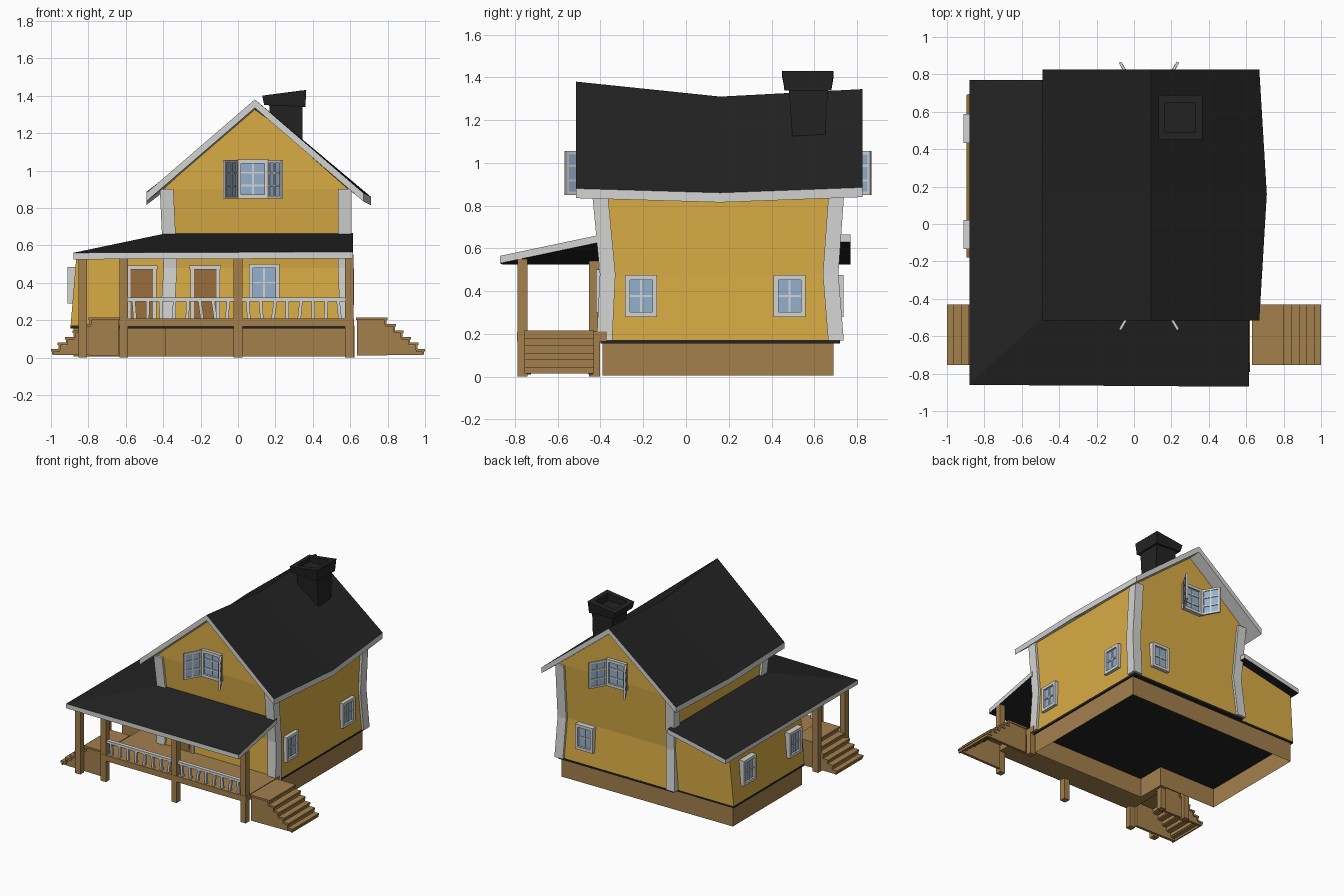
import bpy, bmesh, math, random
from mathutils import Matrix, Vector

if "Cube" in bpy.data.objects:
    bpy.data.objects.remove(bpy.data.objects["Cube"])

random.seed(3)


def material(name, rgb):
    m = bpy.data.materials.new(name)
    m.diffuse_color = [((c + 0.055) / 1.055) ** 2.4 for c in rgb] + [1]
    m.use_nodes = True
    m.node_tree.nodes["Principled BSDF"].inputs["Base Color"].default_value = m.diffuse_color
    return m


YELLOW = material("yellow paint", (0.85, 0.675, 0.27))
WOOD = material("brown wood", (0.64, 0.50, 0.30))
DOOR = material("door wood", (0.60, 0.43, 0.23))
WHITE = material("white trim", (0.83, 0.83, 0.82))
BLACK = material("black roofing", (0.135, 0.135, 0.135))
GLASS = material("blue glass", (0.58, 0.69, 0.81))


def finish(bm, name, *mats):
    bmesh.ops.recalc_face_normals(bm, faces=bm.faces)
    me = bpy.data.meshes.new(name)
    bm.to_mesh(me)
    bm.free()
    for m in mats:
        me.materials.append(m)
    ob = bpy.data.objects.new(name, me)
    bpy.context.collection.objects.link(ob)
    return ob


def add_box(bm, lo, hi, mat=0, M=Matrix()):
    lo, hi = Vector(lo), Vector(hi)
    T = M @ Matrix.Translation((lo + hi) / 2) @ Matrix.Diagonal((*(hi - lo), 1))
    for v in bmesh.ops.create_cube(bm, size=1, matrix=T)["verts"]:
        for f in v.link_faces:
            f.material_index = mat


def boxes(name, mat, *pairs):
    bm = bmesh.new()
    for lo, hi in pairs:
        add_box(bm, lo, hi)
    return finish(bm, name, mat)


def loft(name, mat, rings, caps=True):
    bm = bmesh.new()
    vs = [[bm.verts.new(p) for p in r] for r in rings]
    n = len(rings[0])
    for a, b in zip(vs, vs[1:]):
        for i in range(n):
            j = (i + 1) % n
            bm.faces.new((a[i], a[j], b[j], b[i]))
    if caps:
        bm.faces.new(vs[0])
        bm.faces.new(vs[-1])
    return finish(bm, name, mat)


def rect(x0, x1, y0, y1, z, tilt=0):
    return [(x, y, z + tilt * (x - x0)) for x, y in ((x0, y0), (x1, y0), (x1, y1), (x0, y1))]


def slab(name, pts, faces, thick, under):
    """Roof sheet: black on top, white edges, chosen underside."""
    bm = bmesh.new()
    top = [bm.verts.new(p) for p in pts]
    low = [bm.verts.new((x, y, z - thick)) for x, y, z in pts]
    tops = [bm.faces.new([top[i] for i in f]) for f in faces]
    bm.edges.index_update()
    rim = [[top.index(v) for v in e.verts] for e in bm.edges if e.is_boundary]
    for f in faces:
        bm.faces.new([low[i] for i in f]).material_index = 2
    for a, b in rim:
        bm.faces.new((top[a], top[b], low[b], low[a])).material_index = 1
    return finish(bm, name, BLACK, WHITE, under)


# main walls, pinched at mid height
LEVELS = [(-0.40, 0.60, -0.40, 0.72, 0.17), (-0.38, 0.59, -0.385, 0.695, 0.48),
          (-0.40, 0.59, -0.425, 0.725, 0.90)]
loft("main_walls", YELLOW, [rect(*l) for l in LEVELS], caps=False)
for name, y, d, apex in (("front_gable", -0.425, 0.02, 1.34), ("back_gable", 0.725, -0.02, 1.30)):
    tri = [(-0.40, 0.90), (0.59, 0.90), (0.09, apex)]
    loft(name, YELLOW, [[(x, yy, z) for x, z in tri] for yy in (y, y + d)])

# corner boards, L-shaped in plan
for ix, sx in ((0, -1), (1, 1)):
    for iy, sy in ((2, -1), (3, 1)):
        ell = [(0.018, 0.018), (-0.055, 0.018), (-0.055, -0.01), (-0.01, -0.01),
               (-0.01, -0.055), (0.018, -0.055)]
        loft("corner_board", WHITE, [[(l[ix] + sx * a, l[iy] + sy * b, l[4]) for a, b in ell]
                                     for l in LEVELS])

# side wing walls
loft("wing_walls", YELLOW, [rect(-0.895, -0.37, -0.18, 0.69, 0.17),
                            [(-0.865, -0.18, 0.53), (-0.37, -0.18, 0.635),
                             (-0.37, 0.70, 0.635), (-0.865, 0.70, 0.53)]], caps=False)

# plinth and dark floor
plan = [(-0.88, 0.68), (-0.88, -0.17), (-0.39, -0.17), (-0.39, -0.39), (0.59, -0.39), (0.59, 0.69)]
loft("plinth", WOOD, [[(x, y, z) for x, y in plan] for z in (0.005, 0.17)], caps=False)
boxes("floor", BLACK, ((-0.40, -0.40, 0.155), (0.60, 0.72, 0.172)),
      ((-0.895, -0.18, 0.155), (-0.40, 0.69, 0.172)))

# main roof with sagging ridge
pts = []
for y, ridge, xe, ze in ((-0.515, 1.38, 0.67, 0.88), (0.16, 1.31, 0.71, 0.86), (0.825, 1.345, 0.67, 0.885)):
    pts += [(-0.49, y, ze), (0.09, y, ridge), (xe, y, ze)]
slab("main_roof", pts, [(r + c, r + c + 1, r + c + 4, r + c + 3) for r in (0, 3) for c in (0, 1)],
     0.045, WHITE)

# wraparound lower roof with one hip
slab("porch_roof", [(-0.88, 0.77, 0.56), (-0.88, -0.86, 0.56), (0.615, -0.87, 0.565),
                    (-0.38, 0.77, 0.665), (-0.38, -0.395, 0.665), (0.615, -0.395, 0.665)],
     [(0, 1, 4, 3), (1, 2, 5, 4)], 0.035, BLACK)

# chimney
loft("chimney_shaft", BLACK, [rect(0.19, 0.345, 0.50, 0.65, 1.08), rect(0.165, 0.345, 0.48, 0.665, 1.37)])
loft("chimney_cap", BLACK, [rect(0.14, 0.36, 0.46, 0.68, 1.35, -0.05), rect(0.13, 0.365, 0.45, 0.69, 1.40, 0.13),
                            rect(0.165, 0.33, 0.49, 0.65, 1.405, 0.13), rect(0.165, 0.33, 0.49, 0.65, 1.37)])


def window(name, pos, angle, w, h, rows=2, cols=2, bar=0.022, back=-0.02, front=0.025, glass=(0.002, 0.01)):
    """Framed panes; local -y faces outward, pos is the bottom centre."""
    M = Matrix.Translation(pos) @ Matrix.Rotation(angle, 4, 'Z')
    bm = bmesh.new()
    a = w / 2
    for x in (-a, a - bar):
        add_box(bm, (x, -front, 0), (x + bar, -back, h), 0, M)
    for z in (0, h - bar):
        add_box(bm, (-a + bar, -front, z), (a - bar, -back, z + bar), 0, M)
    add_box(bm, (-a + bar, -glass[1], bar), (a - bar, -glass[0], h - bar), 1, M)
    t = 0.005
    y0, y1 = -glass[1] - 0.006, -glass[0] + 0.006
    for i in range(1, cols):
        x = -a + w * i / cols
        add_box(bm, (x - t, y0, bar), (x + t, y1, h - bar), 0, M)
    for i in range(1, rows):
        z = h * i / rows
        add_box(bm, (-a + bar, y0, z - t), (a - bar, y1, z + t), 0, M)
    return finish(bm, name, WHITE, GLASS)


# ground floor windows
R = math.pi / 2
for y in (-0.21, 0.485):
    window("right_window", (0.595, y, 0.28), R, 0.15, 0.195)
for y in (-0.055, 0.51):
    window("left_window", (-0.887, y, 0.29), -R, 0.155, 0.195)
window("front_window", (0.14, -0.395, 0.30), 0, 0.165, 0.20)
window("back_window", (0.365, 0.712, 0.28), math.pi, 0.15, 0.195)

# attic windows with open sashes
for name, y, s in (("front", -0.425, -1), ("back", 0.725, 1)):
    z = 0.85
    window(name + "_attic_window", (0.08, y, z), 0 if s < 0 else math.pi, 0.17, 0.21, rows=3)
    for side in (-1, 1):
        hinge = Vector((0.08 + side * 0.085, y + s * 0.02, z))
        tip = Vector((0.08 + side * 0.155, y + s * 0.14, z))
        d = tip - hinge
        window(name + "_attic_sash", (hinge + tip) / 2, math.atan2(d.y, d.x), d.length, 0.205,
               rows=3, bar=0.015, back=-0.007, front=0.007, glass=(-0.002, 0.002))

# doors with white casing
for name, x, y in (("main_door", -0.175, -0.395), ("wing_door", -0.515, -0.18)):
    boxes(name, DOOR, ((x - 0.06, y - 0.012, 0.20), (x + 0.06, y + 0.02, 0.47)),
          ((x - 0.04, y - 0.018, 0.23), (x + 0.04, y, 0.32)),
          ((x - 0.04, y - 0.018, 0.35), (x + 0.04, y, 0.45)))
    boxes(name + "_casing", WHITE, ((x - 0.085, y - 0.025, 0.47), (x + 0.085, y + 0.02, 0.492)),
          ((x - 0.078, y - 0.02, 0.20), (x - 0.06, y + 0.02, 0.47)),
          ((x + 0.06, y - 0.02, 0.20), (x + 0.078, y + 0.02, 0.47)))

# porch deck
boxes("porch_deck", WOOD, ((-0.63, -0.79, 0.165), (0.62, -0.37, 0.21)),
      ((-0.63, -0.37, 0.165), (-0.37, -0.17, 0.21)))

# posts
for x, y, top in ((-0.83, -0.765, 0.535), (-0.83, -0.43, 0.54), (-0.61, -0.765, 0.545), (0, -0.765, 0.55),
                  (0.595, -0.765, 0.55), (0.60, -0.425, 0.17), (-0.61, -0.425, 0.17)):
    boxes("post", WOOD, ((x - 0.023, y - 0.023, 0), (x + 0.023, y + 0.023, top)))

# railing with slightly crooked balusters
for x0, x1 in ((-0.59, -0.02), (0.02, 0.575)):
    boxes("handrail", WHITE, ((x0, -0.78, 0.30), (x1, -0.75, 0.32)))
    bm = bmesh.new()
    for i in range(8):
        x = x0 + (i + 0.5) * (x1 - x0) / 8
        M = Matrix.Translation((x, -0.765, 0.255)) @ Matrix.Rotation(random.uniform(-0.15, 0.15), 4, 'Y')
        add_box(bm, (-0.009, -0.009, -0.047), (0.009, 0.009, 0.047), 0, M)
    finish(bm, "balusters", WHITE)

# stairs on both ends of the porch
edges = [0.80, 0.845, 0.885, 0.925, 0.965, 1.0]
heights = [0.215, 0.18, 0.145, 0.11, 0.08, 0.045]
for s in (-1, 1):
    prof = [(0.635, 0.01), (0.635, 0.20)]
    for e, h in zip(edges, heights):
        x = e - 0.008
        prof += [(x, h - 0.012), (x, (h - 0.047) if h > 0.05 else 0.015)]
    for y in (-0.745, -0.455):
        loft("stair_stringer", WOOD, [[(s * x, yy, z) for x, z in prof] for yy in (y, y + 0.02)])
    parts, start = [], 0.63
    for e, h in zip(edges, heights):
        parts.append(((start, h - 0.014), (e, h)))
        parts.append(((e - 0.016, max(h - 0.04, 0.015)), (e - 0.006, h - 0.01)))
        start = e - 0.012
    boxes("stair_treads", WOOD, *[((min(s * a[0], s * b[0]), -0.755, a[1]),
                                   (max(s * a[0], s * b[0]), -0.43, b[1])) for a, b in parts])
